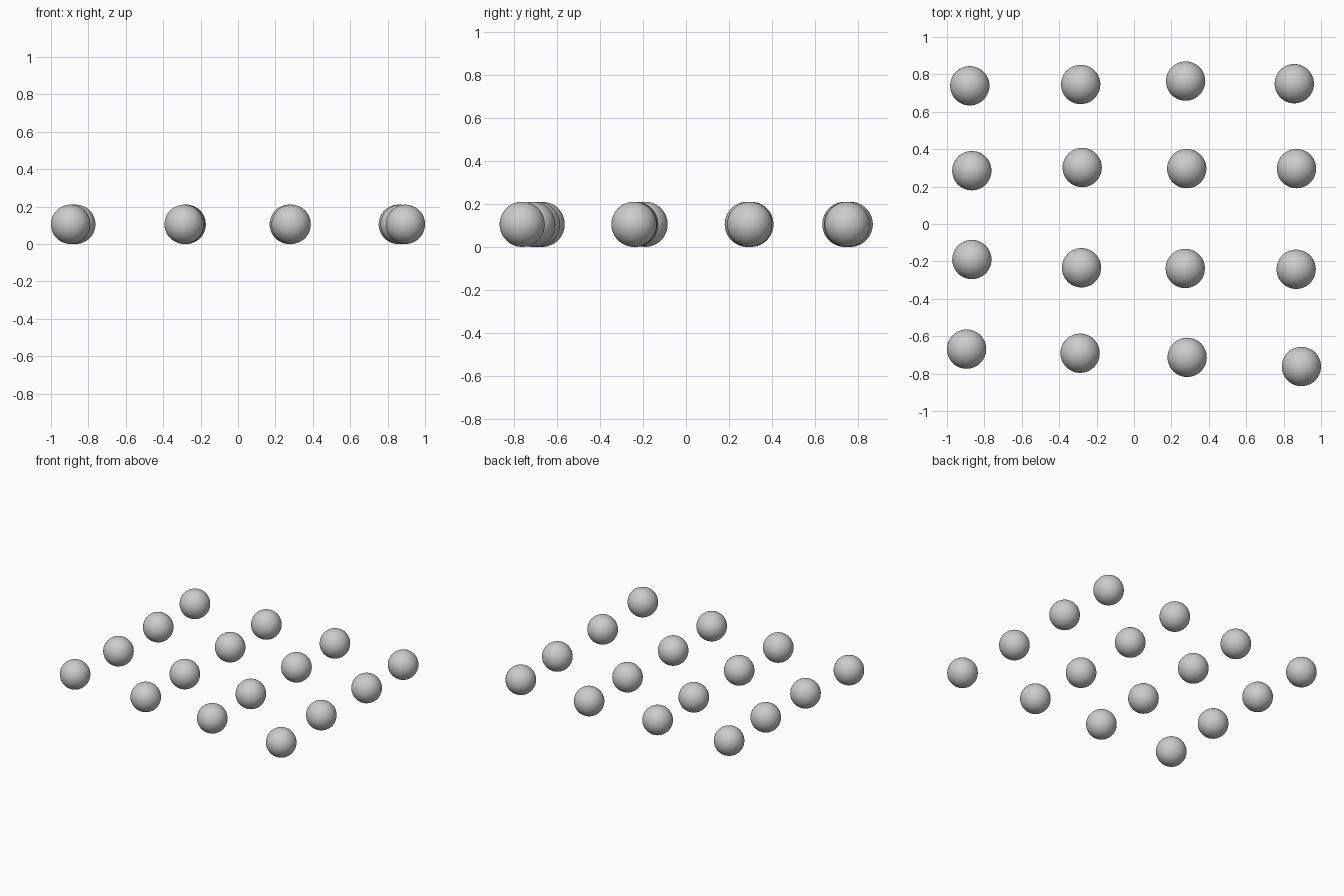
import bpy

R = 0.105  # ball radius

# Ball centres (x, y), row by row from back to front, slightly irregular grid
rows = [
    [(-0.878, 0.739), (-0.285, 0.746), (0.276, 0.764), (0.857, 0.750)],
    [(-0.867, 0.285), (-0.277, 0.302), (0.282, 0.296), (0.869, 0.296)],
    [(-0.867, -0.190), (-0.281, -0.234), (0.274, -0.238), (0.867, -0.242)],
    [(-0.895, -0.669), (-0.288, -0.691), (0.284, -0.713), (0.895, -0.762)],
]

# One smooth ball per grid position, resting on the ground
for r, row in enumerate(rows, 1):
    for c, (x, y) in enumerate(row, 1):
        bpy.ops.mesh.primitive_uv_sphere_add(
            segments=48, ring_count=24, radius=R, location=(x, y, R))
        bpy.context.object.name = f"ball_row{r}_column{c}"
        bpy.ops.object.shade_smooth()
